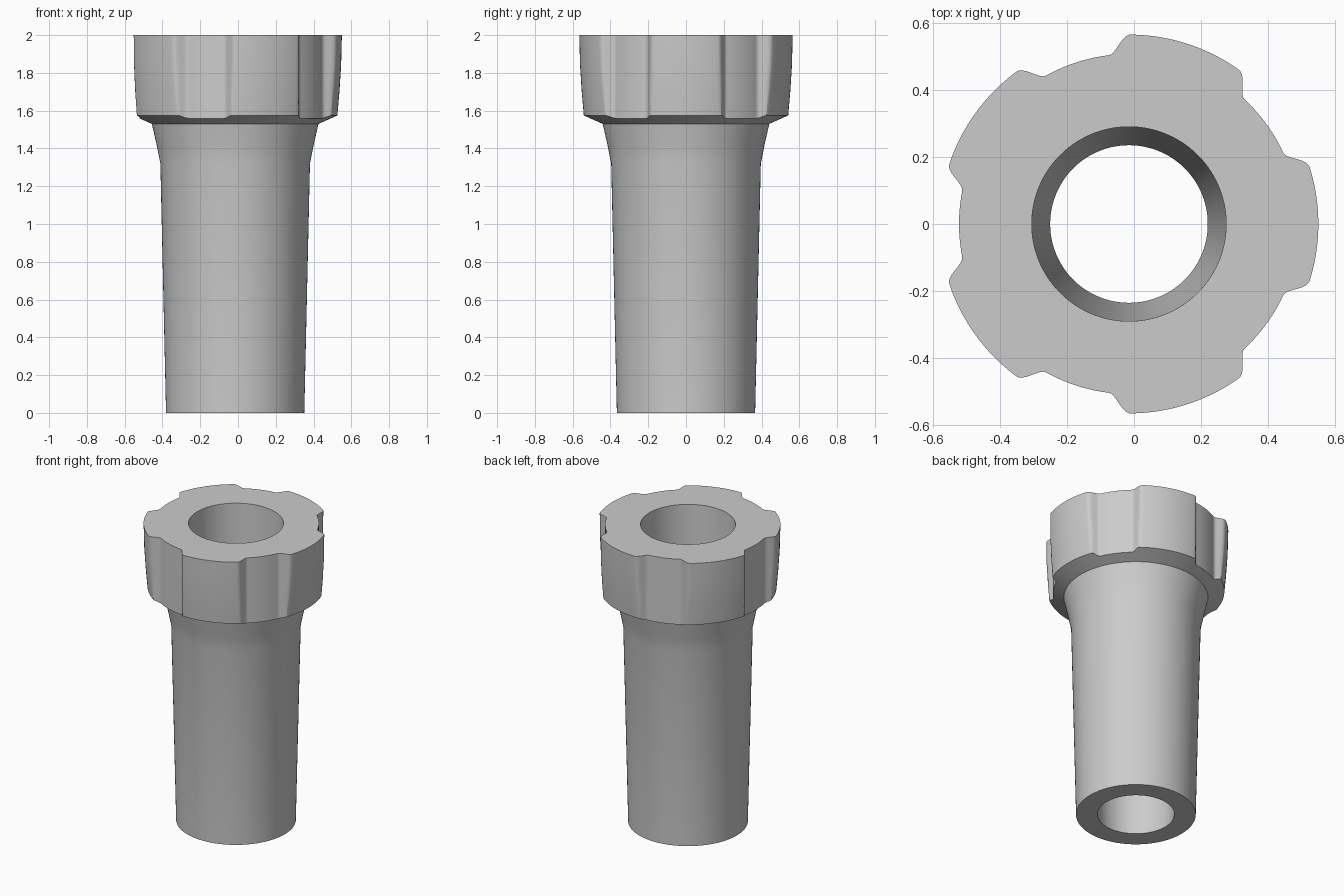
import bpy, bmesh, math

cube = bpy.data.objects.get("Cube")
if cube:
    bpy.data.objects.remove(cube, do_unlink=True)

SEGMENTS = 360
AXIS_X = -0.015
LOBES = 5


def lobe_radius(angle):
    """Outline of the collar: five wide lobes with shallow flutes between."""
    pitch = 360 / LOBES
    off = abs((math.degrees(angle) + pitch / 2) % pitch - pitch / 2)
    t = min(max((off - 17.7) / 7, 0), 1)
    t = t * t * (3 - 2 * t)
    return 0.565 + (0.507 - 0.565) * t


def plain(radius, z):
    return lambda angle: (radius, z)


def collar(radius, z):
    return lambda angle: (min(radius, lobe_radius(angle)), z)


def collar_lower_edge(angle):
    # The sloping underside meets the flutes higher or lower with their depth
    r = min(0.541, lobe_radius(angle))
    return r, 1.53 + (r - 0.44) * 0.44


# Closed section: bore, bottom rim, shaft, flare, collar, top face
sections = [
    plain(0.29, 2), plain(0.235, 0),
    plain(0.366, 0), plain(0.396, 1.32), plain(0.416, 1.42), plain(0.441, 1.53),
    collar_lower_edge, collar(0.552, 1.7), collar(0.561, 1.84), collar(0.565, 2),
]

bm = bmesh.new()
rings = []
for section in sections:
    ring = []
    for i in range(SEGMENTS):
        a = math.tau * i / SEGMENTS
        r, z = section(a)
        ring.append(bm.verts.new((AXIS_X + r * math.cos(a), r * math.sin(a), z)))
    rings.append(ring)

for k, low in enumerate(rings):
    high = rings[(k + 1) % len(rings)]
    for i in range(SEGMENTS):
        j = (i + 1) % SEGMENTS
        bm.faces.new((low[i], low[j], high[j], high[i]))
bmesh.ops.recalc_face_normals(bm, faces=bm.faces)

mesh = bpy.data.meshes.new("fluted_sleeve")
bm.to_mesh(mesh)
bm.free()
sleeve = bpy.data.objects.new("fluted_sleeve", mesh)
bpy.context.collection.objects.link(sleeve)

# Plain grey material
grey = bpy.data.materials.new("light_grey")
grey.use_nodes = True
colour = (0.6, 0.6, 0.6, 1)
grey.diffuse_color = colour
grey.node_tree.nodes["Principled BSDF"].inputs["Base Color"].default_value = colour
mesh.materials.append(grey)

# Smooth round surfaces, crisp rims
bpy.ops.object.select_all(action="DESELECT")
sleeve.select_set(True)
bpy.context.view_layer.objects.active = sleeve
bpy.ops.object.shade_smooth_by_angle(angle=math.radians(30))
